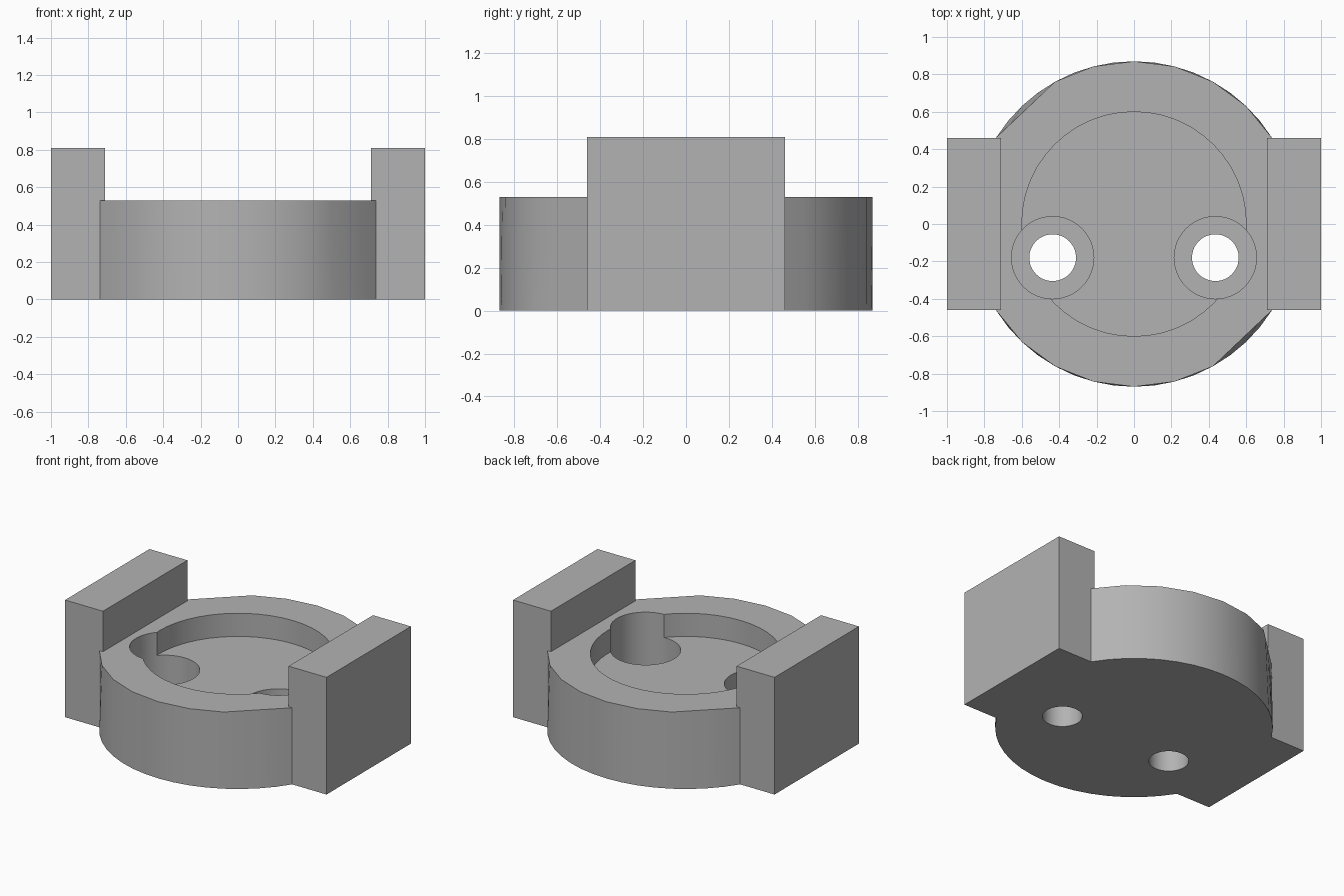
import bpy, bmesh, math
from mathutils import Vector

cube = bpy.data.objects.get("Cube")
if cube:
    bpy.data.objects.remove(cube, do_unlink=True)

grey = bpy.data.materials.new("plain grey")
grey.use_nodes = True
grey.diffuse_color = (0.45, 0.45, 0.45, 1)
grey.node_tree.nodes["Principled BSDF"].inputs["Base Color"].default_value = (0.45, 0.45, 0.45, 1)

R, HEIGHT, FLOOR, SEAT = 0.87, 0.53, 0.37, 0.16
START, SWEEP, STEPS = math.radians(32), math.radians(116), 16
EAR_X, EAR_Y, EAR_TOP = 0.71, R * math.sin(START), 0.81


def arc_point(i, z):
    a = START + SWEEP * i / STEPS
    return Vector((R * math.cos(a), R * math.sin(a), z))


def top_point(i):
    """Coarser upper rim, with one long flat at the end of the arc."""
    lo = min(i // 2 * 2, STEPS - 2)
    hi = lo + 2
    if i >= STEPS - 4:
        lo, hi = STEPS - 4, STEPS
    t = (i - lo) / (hi - lo)
    return arc_point(lo, HEIGHT).lerp(arc_point(hi, HEIGHT), t)


def new_object(name, bm):
    bmesh.ops.recalc_face_normals(bm, faces=bm.faces)
    mesh = bpy.data.meshes.new(name)
    bm.to_mesh(mesh)
    bm.free()
    mesh.materials.append(grey)
    obj = bpy.data.objects.new(name, mesh)
    bpy.context.collection.objects.link(obj)
    return obj


def cutter(name, x, y, radius, z0, z1, sides=48):
    bm = bmesh.new()
    bmesh.ops.create_cone(bm, cap_ends=True, segments=sides, radius1=radius,
                          radius2=radius, depth=z1 - z0)
    bmesh.ops.translate(bm, verts=bm.verts, vec=(x, y, (z0 + z1) / 2))
    obj = new_object(name, bm)
    obj.hide_render = True
    return obj


# Round body: one half outline, turned half a circle for the other half
bottom = [Vector((EAR_X, EAR_Y, 0))] + [arc_point(i, 0) for i in range(STEPS + 1)]
bottom.append(Vector((-EAR_X, EAR_Y, 0)))
top = [Vector((EAR_X, EAR_Y, HEIGHT))] + [top_point(i) for i in range(STEPS + 1)]
top.append(Vector((-EAR_X, EAR_Y, HEIGHT)))
bm = bmesh.new()
rings = []
for half in (bottom, top):
    full = half + [Vector((-p.x, -p.y, p.z)) for p in half]
    rings.append([bm.verts.new(p) for p in full])
low, high = rings
bm.faces.new(low[::-1])
bm.faces.new(high)
for i in range(len(low)):
    j = (i + 1) % len(low)
    bm.faces.new((low[i], low[j], high[j], high[i]))
body = new_object("round_body", bm)

# Shallow round recess, two screw seats and their through holes
cutters = [cutter("recess_cutter", 0, 0, 0.6, FLOOR, 1)]
for side, x in (("left", 0.435), ("right", -0.435)):
    cutters.append(cutter(side + "_seat_cutter", x, -0.18, 0.22, SEAT, 1))
    cutters.append(cutter(side + "_hole_cutter", x, -0.18, 0.125, -0.2, 1))
bpy.context.view_layer.objects.active = body
for c in cutters:
    mod = body.modifiers.new(c.name, "BOOLEAN")
    mod.operation, mod.solver, mod.object = "DIFFERENCE", "EXACT", c
    bpy.ops.object.modifier_apply(modifier=mod.name)
for c in cutters:
    bpy.data.objects.remove(c, do_unlink=True)
bpy.ops.object.select_all(action="DESELECT")
body.select_set(True)
bpy.ops.object.shade_smooth_by_angle(angle=math.radians(30))

# Upright side blocks
for side, sign in (("left", 1), ("right", -1)):
    bm = bmesh.new()
    bmesh.ops.create_cube(bm, size=1)
    bmesh.ops.scale(bm, verts=bm.verts, vec=(1 - EAR_X, 2 * EAR_Y, EAR_TOP))
    bmesh.ops.translate(bm, verts=bm.verts, vec=(sign * (1 + EAR_X) / 2, 0, EAR_TOP / 2))
    new_object(side + "_block", bm)
